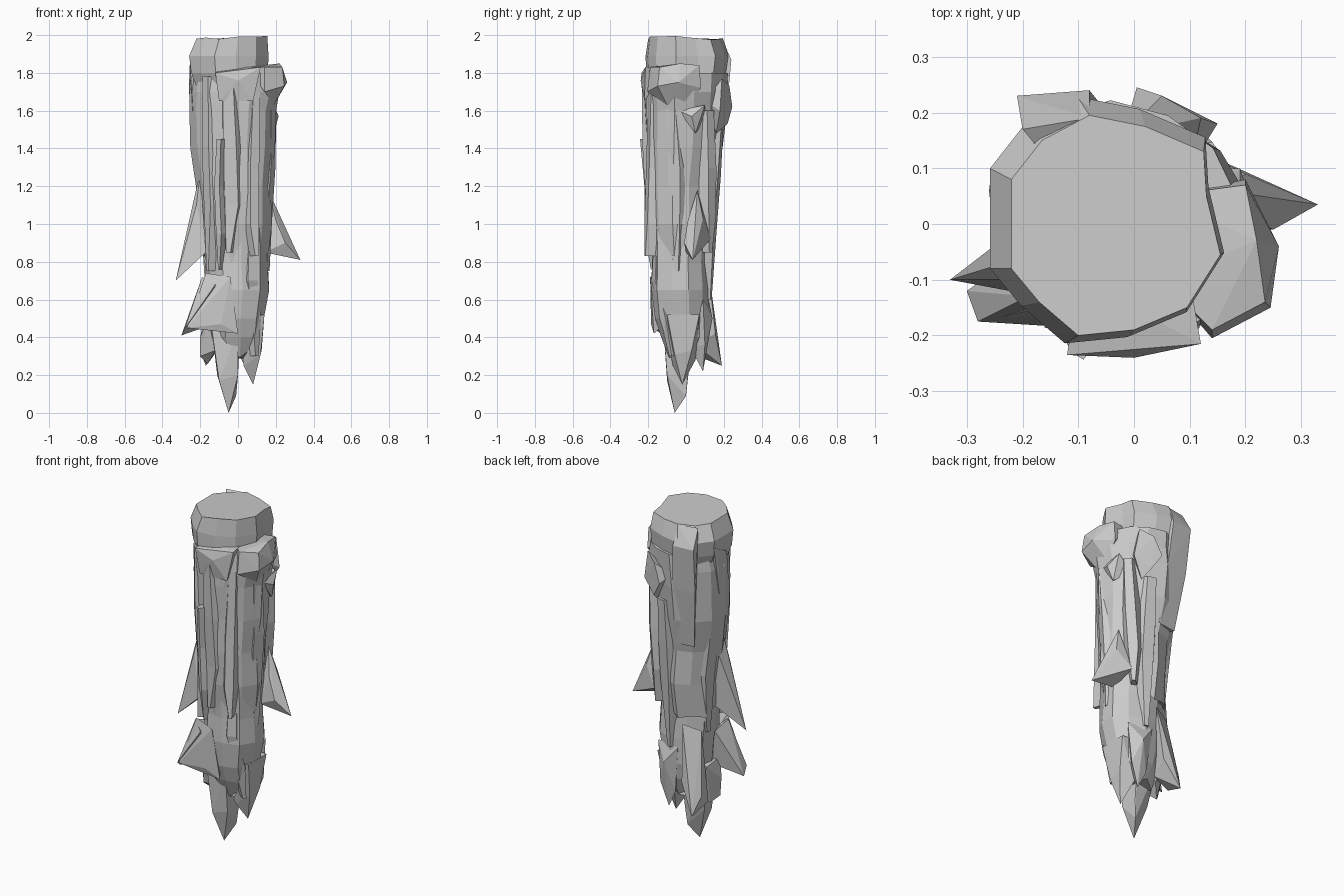
import bpy, bmesh, math, random

random.seed(4)


def finish(name, bm):
    bmesh.ops.recalc_face_normals(bm, faces=bm.faces)
    me = bpy.data.meshes.new(name)
    bm.to_mesh(me)
    bm.free()
    ob = bpy.data.objects.new(name, me)
    bpy.context.collection.objects.link(ob)
    return ob


def bridge(bm, a, b):
    n = len(a)
    for i in range(n):
        bm.faces.new((a[i], a[(i + 1) % n], b[(i + 1) % n], b[i]))


def loft(name, rings, sides=12, jag=0.05, drop=0.0):
    """Skin rings given as (z, xmin, xmax, ymin, ymax); drop makes the last edge ragged."""
    bm = bmesh.new()
    col = [1 + random.uniform(-jag, jag * 0.6) for _ in range(sides)]
    rows = []
    for k, (z, x0, x1, y0, y1) in enumerate(rings):
        row = []
        for i in range(sides):
            a = 2 * math.pi * (i + 0.5) / sides
            f = 1.03 * col[i] * (1 + random.uniform(-jag, jag) * 0.4)
            dz = random.uniform(-drop, drop) if k == len(rings) - 1 else 0
            row.append(bm.verts.new(((x0 + x1) / 2 + (x1 - x0) / 2 * f * math.cos(a),
                                     (y0 + y1) / 2 + (y1 - y0) / 2 * f * math.sin(a), z + dz)))
        rows.append(row)
    for a, b in zip(rows, rows[1:]):
        bridge(bm, a, b)
    bm.faces.new(rows[0])
    bm.faces.new(rows[-1])
    return finish(name, bm)


def shard(name, pts):
    """Faceted solid wrapped around a few points."""
    bm = bmesh.new()
    for p in pts:
        bm.verts.new(p)
    r = bmesh.ops.convex_hull(bm, input=bm.verts)
    junk = list({g for g in r["geom_interior"] + r["geom_unused"] if isinstance(g, bmesh.types.BMVert)})
    bmesh.ops.delete(bm, geom=junk, context='VERTS')
    return finish(name, bm)


def strip(name, pts, w, depth=0.05):
    """Bark ridge: a narrow wedge running down a path, pointed at the end."""
    bm = bmesh.new()
    rows = []
    for k, (x, y, z) in enumerate(pts):
        d = math.hypot(x, y)
        nx, ny = x / d, y / d
        s = w * (0.35 if k == len(pts) - 1 else 0.8 if k == 0 else 1)
        prof = ((-s, -depth), (-s * 0.6, 0), (s * 0.5, 0.004), (s, -depth))
        rows.append([bm.verts.new((x - ny * t + nx * o, y + nx * t + ny * o, z)) for t, o in prof])
    for a, b in zip(rows, rows[1:]):
        bridge(bm, a, b)
    bm.faces.new(rows[0])
    bm.faces.new(rows[-1])
    return finish(name, bm)


# Broken top block with its flat cut face
top = [(-.22, .08), (-.165, .15), (-.08, .195), (.02, .175), (.125, .13), (.13, .05), (.155, -.055),
       (.095, -.15), (0, -.19), (-.1, -.2), (-.17, -.14), (-.22, -.08)]
bm = bmesh.new()
rows = []
for z, s, dx, dy in ((1.985, 1, 0, 0), (1.89, 1.12, -.012, .01), (1.8, 1.08, -.01, .005), (1.7, .95, 0, 0)):
    rows.append([bm.verts.new((x * s + dx, y * s + dy, z + (random.uniform(-.01, .012) if z > 1.9 else 0)))
                 for x, y in top])
for a, b in zip(rows, rows[1:]):
    bridge(bm, a, b)
bm.faces.new(rows[0])
bm.faces.new(rows[-1])
finish("top_block", bm)

# Upper trunk
loft("upper_trunk", [
    (1.80, -.23, .20, -.21, .21), (1.70, -.25, .215, -.22, .205), (1.60, -.25, .195, -.215, .20),
    (1.40, -.245, .185, -.21, .185), (1.20, -.21, .17, -.205, .15), (1.0, -.19, .17, -.20, .15),
    (.83, -.18, .15, -.17, .125)], 13, .07, .05)

# Lower trunk
loft("lower_trunk", [
    (1.0, -.17, .16, -.18, .13), (.8, -.18, .165, -.175, .115), (.65, -.17, .17, -.185, .125),
    (.5, -.155, .14, -.165, .12), (.4, -.14, .13, -.13, .10), (.31, -.11, .10, -.09, .06)], 11, .07, .03)

# Shelf lip round the right and front
shard("shelf_lip", [(.20, .07, 1.84), (.22, -.03, 1.85), (.235, -.14, 1.83), (.14, -.19, 1.83),
                    (.26, -.04, 1.75), (.245, -.15, 1.73), (.20, .08, 1.72), (.14, -.205, 1.70),
                    (.19, -.1, 1.63), (.19, 0, 1.63), (.05, -.1, 1.83), (.05, .05, 1.83)])
shard("front_lip", [(-.12, -.235, 1.8), (0, -.24, 1.76), (.12, -.215, 1.83), (-.1, -.1, 1.83),
                    (.1, -.1, 1.84), (-.1, -.22, 1.65), (.08, -.22, 1.65)])

# Knots
shard("back_knot", [(.005, .245, 1.62), (.05, .23, 1.73), (.12, .19, 1.77), (.15, .18, 1.6),
                    (.06, .22, 1.53), (.08, .16, 1.48), (-.02, .16, 1.65), (.1, .1, 1.65)])
shard("left_knot", [(-.255, .1, 1.85), (-.26, .06, 1.72), (-.25, -.03, 1.78), (-.24, -.06, 1.6),
                    (-.25, .04, 1.55), (-.15, 0, 1.65), (-.15, .05, 1.85)])
shard("right_knot", [(.215, .03, 1.57), (.19, .1, 1.63), (.19, -.04, 1.6), (.19, .05, 1.48),
                     (.1, 0, 1.55), (.1, .1, 1.55)])

# Back slab running up into the top block
shard("back_slab", [(-.21, .23, 1.87), (-.08, .24, 1.87), (-.2, .17, 1.98), (-.08, .19, 1.98),
                    (-.2, .2, 1.6), (-.06, .215, 1.6), (-.16, .15, 1.25), (-.04, .165, 1.25),
                    (-.1, .05, 1.9), (-.1, .05, 1.25)])

# Bark ridges: (x, y, z) down the surface, half width
ridges = [
    ([(-.05, -.225, 1.74), (-.04, -.22, 1.4), (-.03, -.205, 1.1), (-.05, -.2, .85)], .065),
    ([(.1, -.19, 1.7), (.09, -.2, 1.3), (.09, -.21, 1.0), (.1, -.215, .83)], .045),
    ([(-.17, -.17, 1.78), (-.17, -.165, 1.4), (-.16, -.15, 1.1), (-.16, -.15, .75)], .05),
    ([(-.1, -.235, 1.45), (-.11, -.21, 1.2), (-.1, -.21, .95), (-.1, -.18, .76)], .03),
    ([(.19, -.08, 1.65), (.185, -.06, 1.3), (.165, -.06, 1.0), (.16, -.05, .75)], .06),
    ([(.15, .13, 1.6), (.14, .14, 1.3), (.12, .14, 1.05), (.11, .13, .85)], .05),
    ([(.03, .19, 1.5), (.03, .175, 1.25), (.03, .155, 1.0), (.02, .13, .6)], .06),
    ([(-.23, .05, 1.55), (-.22, .04, 1.3), (-.19, .04, 1.05), (-.17, .03, .7)], .06),
    ([(.08, -.16, .9), (.08, -.17, .7), (.1, -.12, .5), (.1, -.08, .3)], .05),
]
for i, (path, w) in enumerate(ridges):
    strip(f"bark_ridge_{i + 1}", path, w)

# Splinters flaring from the sides
shard("right_splinter", [(.33, .035, .81), (.16, .06, 1.18), (.2, .01, 1.02), (.2, .09, 1.03), (.25, -.01, .9),
                         (.14, .0, .85), (.12, .13, .92)])
shard("left_splinter", [(-.33, -.1, .70), (-.2, -.06, 1.28), (-.2, .0, 1.2), (-.22, -.1, 1.1),
                        (-.17, -.01, .85), (-.17, -.13, .85)])
shard("low_left_flare", [(-.3, -.12, .41), (-.28, -.175, .45), (-.19, -.13, .72), (-.17, -.03, .68),
                         (-.12, -.185, .68), (-.13, -.05, .47)])
shard("low_front_flare", [(-.27, -.175, .45), (-.09, -.185, .47), (-.17, -.15, .74), (-.04, -.19, .72),
                          (.0, -.17, .42), (-.06, -.08, .5)])
shard("back_splinter", [(-.17, .19, .25), (-.2, .14, .36), (-.16, .08, .72), (-.06, .12, .75),
                        (-.08, .155, .42), (-.1, .05, .36), (-.19, .06, .30)])

# Hanging root points
shard("centre_point", [(-.05, -.06, 0), (-.01, 0, .09), (-.1, -.1, .17), (0, -.1, .2), (0, .01, .2),
                       (-.11, -.02, .2), (-.14, -.1, .45), (0, -.12, .45), (.01, .04, .45), (-.14, .03, .45)])
shard("right_point", [(.08, -.02, .15), (.12, -.06, .31), (.125, .03, .33), (.03, -.07, .25), (.04, .05, .28),
                      (.0, -.12, .5), (.14, -.1, .52), (.14, .07, .52), (.01, .08, .52)])
shard("left_point", [(-.16, .0, .26), (-.2, -.04, .3), (-.2, -.05, .4), (-.12, -.08, .33), (-.11, .05, .33),
                     (-.18, .06, .5), (-.16, -.1, .5), (-.08, 0, .5)])
shard("back_point", [(.05, .09, .22), (.0, .1, .32), (.1, .1, .36), (.12, .09, .6), (-.03, .12, .6),
                     (.04, .02, .35), (.05, .14, .5)])
